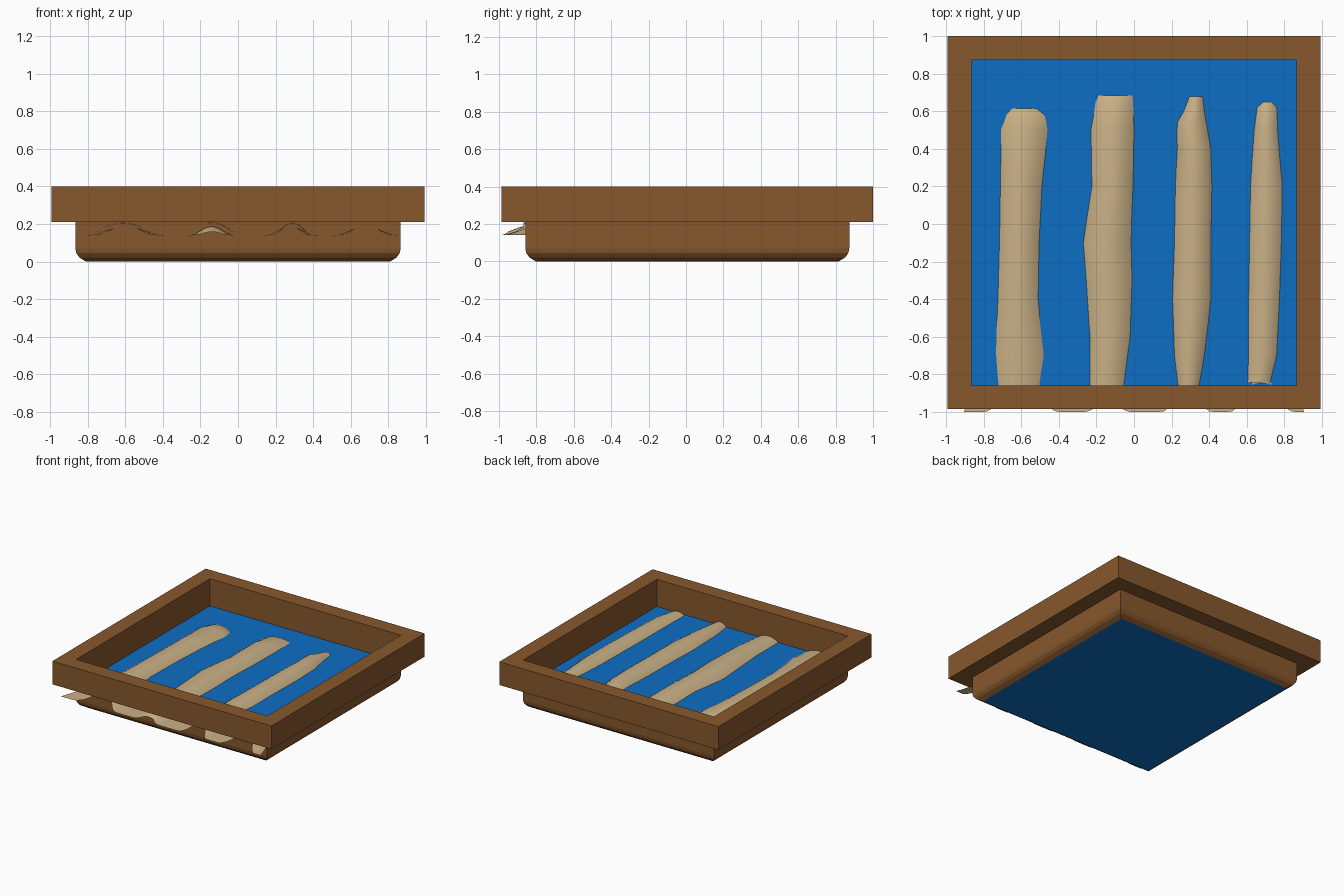
import bpy, math

if "Cube" in bpy.data.objects:
    bpy.data.objects.remove(bpy.data.objects["Cube"])

CY = 0.007          # tray is set slightly back, sand sticks out in front
WATER_Z = 0.177
SAND_BASE = 0.14


def material(name, rgb):
    m = bpy.data.materials.new(name)
    m.diffuse_color = (*rgb, 1)
    m.use_nodes = True
    m.node_tree.nodes["Principled BSDF"].inputs["Base Color"].default_value = m.diffuse_color
    return m


brown = material("wood brown", (0.245, 0.098, 0.026))
blue = material("water blue", (0.004, 0.156, 0.55))
tan = material("sand tan", (0.59, 0.44, 0.24))


def make(name, verts, faces, mats, smooth=False):
    me = bpy.data.meshes.new(name)
    me.from_pydata(verts, [], faces)
    for m in mats:
        me.materials.append(m)
    for p in me.polygons:
        p.use_smooth = smooth
    me.update()
    ob = bpy.data.objects.new(name, me)
    bpy.context.collection.objects.link(ob)
    return ob


def grid_faces(rows, cols):
    return [(r * cols + c, r * cols + c + 1, (r + 1) * cols + c + 1, (r + 1) * cols + c)
            for r in range(rows - 1) for c in range(cols - 1)]


# Tray: square rings lofted along a profile of (half width, height)
profile = [(0.81, 0), (0.845, 0.022), (0.861, 0.045), (0.866, 0.07), (0.866, 0.21),
           (0.993, 0.21), (0.993, 0.40), (0.866, 0.40), (0.866, WATER_Z)]
verts = [(sx * h, sy * h + CY, z) for h, z in profile
         for sx, sy in ((-1, -1), (1, -1), (1, 1), (-1, 1))]
faces = [(4 * i + k, 4 * i + (k + 1) % 4, 4 * i + 4 + (k + 1) % 4, 4 * i + 4 + k)
         for i in range(len(profile) - 1) for k in range(4)]
last = 4 * (len(profile) - 1)
faces += [(3, 2, 1, 0), (last, last + 1, last + 2, last + 3)]
tray = make("tray", verts, faces, [brown, blue])
for p in tray.data.polygons[-2:]:      # floor of the box and underside
    p.material_index = 1

# Sand ridges: rows of (y, left edge, right edge) and a crest height
ridges = [
    (0.045, [(.615, -.65, -.52), (.58, -.68, -.475), (.5, -.71, -.46), (.2, -.712, -.49),
             (-.1, -.717, -.505), (-.4, -.725, -.51), (-.7, -.735, -.48), (-.87, -.72, -.505)]),
    (0.05, [(.685, -.19, -.01), (.65, -.205, -.005), (.5, -.23, 0), (.2, -.225, -.005),
            (-.1, -.27, -.015), (-.3, -.255, -.01), (-.6, -.235, -.02), (-.87, -.235, -.055)]),
    (0.045, [(.68, .295, .365), (.6, .265, .375), (.54, .23, .385), (.4, .23, .41),
             (.2, .22, .415), (-.1, .215, .41), (-.4, .205, .41), (-.7, .215, .375),
             (-.87, .235, .345)]),
    (0.035, [(.65, .69, .735), (.62, .655, .76), (.5, .64, .765), (.2, .62, .79),
             (-.1, .615, .785), (-.4, .61, .775), (-.7, .61, .76), (-.845, .605, .725)]),
]
N = 13
for i, (height, rows) in enumerate(ridges):
    verts = []
    for r, (y, left, right) in enumerate(rows):
        c, w = (left + right) / 2, (right - left) / 2
        h = height * min(1, 0.35 + 0.3 * r, 0.6 + 0.25 * (len(rows) - 1 - r))
        for k in range(N):
            u = -1.3 + 2.6 * k / (N - 1)
            z = max(SAND_BASE, WATER_Z + h * (1 - u * u))
            verts.append((c + u * w, y, z))
    faces = [f[::-1] for f in grid_faces(len(rows), N)]
    make(f"sand_ridge_{i + 1}", verts, faces, [tan], True)

# Front sand lip: valleys reach y = -1, ridges pull back to the wall
# (centre, half width, front edge of the ridge)
bumps = [(-.6, .2, -.875), (-.14, .12, -.955), (.28, .13, -.875), (.68, .17, -.85)]


def bump(x):
    best, front = 0, -1.0
    for c, w, f in bumps:
        if abs(x - c) < w:
            best = 0.5 + 0.5 * math.cos(math.pi * (x - c) / w)
            front = -1 + (f + 1) * min(1, best * 1.25)
    return best, front


COLS, ROWS = 91, 5
verts = []
for r in range(ROWS):
    t = r / (ROWS - 1)
    for c in range(COLS):
        x = -0.905 + 1.81 * c / (COLS - 1)
        s, front = bump(x)
        y = front + (-0.845 - front) * t
        rise = min(1, (y + 1) / 0.12)
        limit = 0.905 - 0.05 * t
        verts.append((max(-limit, min(limit, x)), y, SAND_BASE + 0.047 * s * rise))
make("front_sand_lip", verts, grid_faces(ROWS, COLS), [tan], True)
